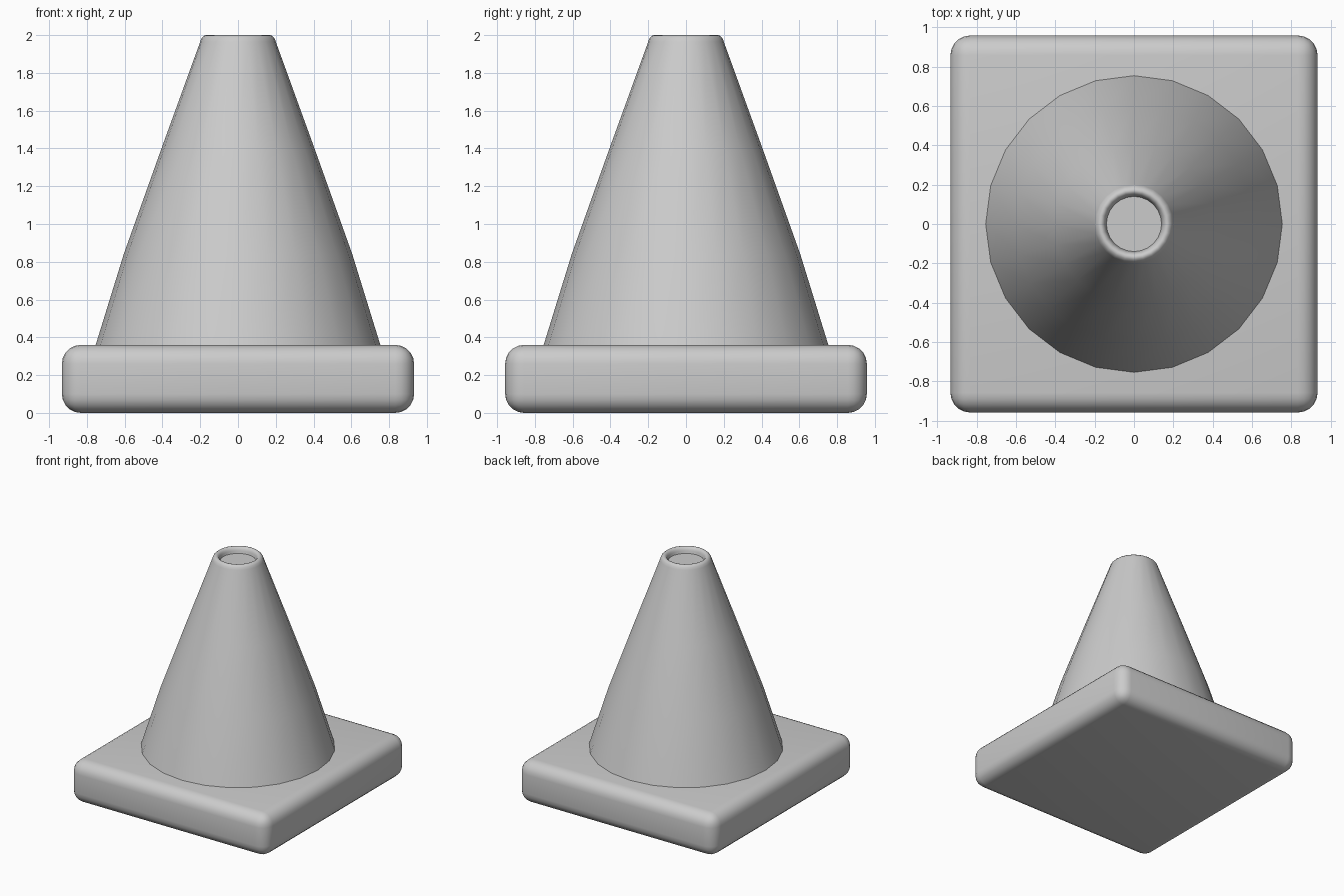
import bpy, bmesh, math

if "Cube" in bpy.data.objects:
    bpy.data.objects.remove(bpy.data.objects["Cube"])

def finish(name, bm, angle):
    bmesh.ops.recalc_face_normals(bm, faces=bm.faces)
    me = bpy.data.meshes.new(name)
    bm.to_mesh(me)
    bm.free()
    ob = bpy.data.objects.new(name, me)
    bpy.context.collection.objects.link(ob)
    bpy.ops.object.select_all(action='DESELECT')
    ob.select_set(True)
    bpy.context.view_layer.objects.active = ob
    bpy.ops.object.shade_smooth_by_angle(angle=math.radians(angle))
    return ob

# Rounded base slab
bm = bmesh.new()
bmesh.ops.create_cube(bm, size=1)
for v in bm.verts:
    v.co.x *= 1.865
    v.co.y *= 1.915
    v.co.z = (v.co.z + 0.5) * 0.36
bmesh.ops.bevel(bm, geom=bm.edges[:], offset=0.1, segments=5, profile=0.5, affect='EDGES')
finish("base_slab", bm, 40)

# Cone body: 24-sided lathe, rounded lip and a shallow recess in the top
profile = [(0.755, 0.355), (0.605, 0.84), (0.405, 1.4), (0.2, 1.965),
           (0.193, 1.985), (0.18, 1.997), (0.17, 2.0), (0.16, 1.997),
           (0.149, 1.985), (0.145, 1.97), (0.14, 1.95)]
sides = 24
bm = bmesh.new()
rings = [[bm.verts.new((r * math.cos(math.tau * i / sides),
                        r * math.sin(math.tau * i / sides), z))
          for i in range(sides)] for r, z in profile]
for a, b in zip(rings, rings[1:]):
    for i in range(sides):
        j = (i + 1) % sides
        bm.faces.new((a[i], a[j], b[j], b[i]))
bm.faces.new(rings[0][::-1])
bm.faces.new(rings[-1])
finish("cone_body", bm, 50)
